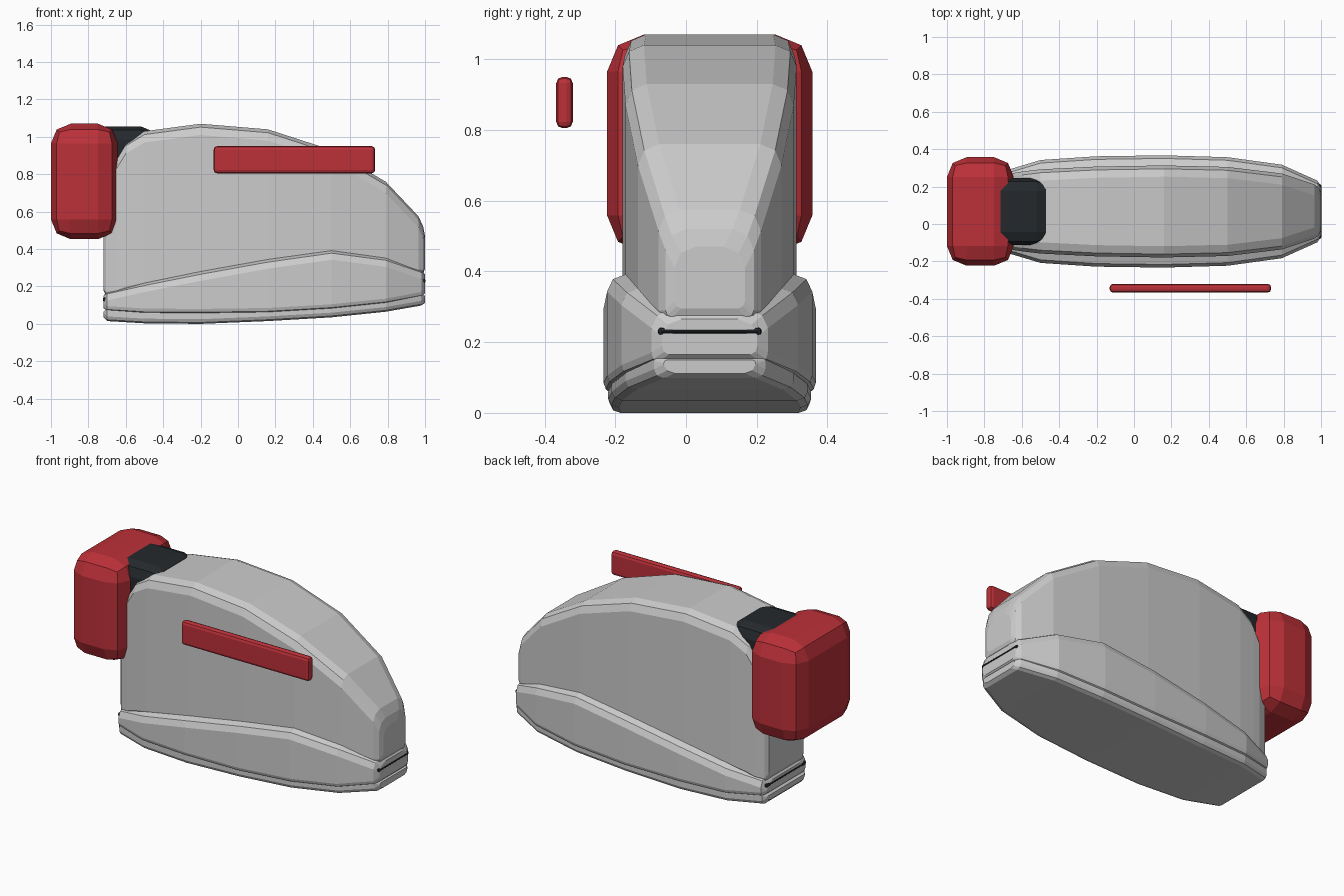
import bpy, bmesh
from mathutils import Vector

YC = 0.067  # centre line of the shell; the side bar sits off to -y


def material(name, rgb):
    m = bpy.data.materials.new(name)
    m.diffuse_color = (*rgb, 1)
    return m


RED = material("red", (0.50, 0.03, 0.04))
BLACK = material("black", (0.015, 0.015, 0.018))
CREAM = material("cream", (0.68, 0.66, 0.60))
DARK = material("charcoal", (0.018, 0.022, 0.025))


def finish(name, bm, mat):
    bmesh.ops.recalc_face_normals(bm, faces=bm.faces[:])
    me = bpy.data.meshes.new(name)
    bm.to_mesh(me)
    bm.free()
    ob = bpy.data.objects.new(name, me)
    bpy.context.collection.objects.link(ob)
    if mat:
        me.materials.append(mat)
    return ob


def loft(name, stations, top, bottom, mat=None):
    """Skin chamfered sections (x, half width, z low, z high).
    top / bottom are edge chamfers as (inward, vertical)."""
    bm = bmesh.new()
    rings = []
    for x, w, lo, hi in stations:
        (ti, tv), (bi, bv) = top, bottom
        half = [(w - bi, lo), (w - bi * 0.3, lo + bv * 0.3), (w, lo + bv),
                (w, hi - tv), (w - ti * 0.3, hi - tv * 0.3), (w - ti, hi)]
        pts = half + [(-y, z) for y, z in reversed(half)]
        rings.append([bm.verts.new((x, YC + y, z)) for y, z in pts])
    n = len(rings[0])
    for a, b in zip(rings, rings[1:]):
        for i in range(n):
            j = (i + 1) % n
            bm.faces.new((a[i], a[j], b[j], b[i]))
    bm.faces.new(rings[0])
    bm.faces.new(rings[-1])
    return finish(name, bm, mat)


def bevel_box(name, lo, hi, bevel, segs, mat):
    lo, hi = Vector(lo), Vector(hi)
    bm = bmesh.new()
    bmesh.ops.create_cube(bm, size=1)
    for v in bm.verts:
        v.co = (lo + hi) / 2 + v.co * (hi - lo)
    bmesh.ops.bevel(bm, geom=bm.edges[:], offset=bevel, segments=segs,
                    profile=0.5, affect='EDGES')
    return finish(name, bm, mat)


# Grey upper shell
loft("upper_shell", [
    (-0.72, 0.165, 0.18, 0.78), (-0.705, 0.185, 0.15, 0.82),
    (-0.65, 0.205, 0.16, 0.89), (-0.60, 0.213, 0.18, 0.97),
    (-0.50, 0.225, 0.20, 1.03), (-0.20, 0.240, 0.26, 1.07),
    (0.16, 0.246, 0.32, 1.04), (0.50, 0.238, 0.36, 0.93),
    (0.79, 0.203, 0.32, 0.76), (0.965, 0.145, 0.27, 0.575),
    (0.99, 0.125, 0.27, 0.52), (1.00, 0.10, 0.295, 0.47)],
    top=(0.06, 0.06), bottom=(0.02, 0.02))

# Cream lower band
loft("lower_band", [
    (-0.72, 0.185, 0.085, 0.15), (-0.70, 0.215, 0.07, 0.175),
    (-0.50, 0.275, 0.057, 0.22), (-0.20, 0.295, 0.055, 0.28),
    (0.16, 0.300, 0.06, 0.345), (0.50, 0.290, 0.08, 0.393),
    (0.79, 0.250, 0.11, 0.355), (0.98, 0.165, 0.145, 0.29),
    (1.00, 0.135, 0.165, 0.265)],
    top=(0.055, 0.05), bottom=(0.02, 0.025))

# Black sole
loft("sole", [
    (-0.72, 0.18, 0.035, 0.065), (-0.70, 0.205, 0.015, 0.08),
    (-0.50, 0.262, 0.003, 0.067), (-0.20, 0.282, 0.0, 0.065),
    (0.16, 0.287, 0.015, 0.07), (0.50, 0.277, 0.035, 0.09),
    (0.79, 0.238, 0.065, 0.12), (0.98, 0.158, 0.098, 0.157),
    (1.00, 0.13, 0.112, 0.150)],
    top=(0.01, 0.01), bottom=(0.03, 0.025))

# Thin dark seams with knobs at both ends of the band
for end, x, z, half in (("toe", 0.985, 0.23, 0.14), ("heel", -0.705, 0.13, 0.185)):
    bevel_box(end + "_seam", (x - 0.018, YC - half, z - 0.006),
              (x + 0.018, YC + half, z + 0.006), 0.004, 1, DARK)
    for s in (-1, 1):
        y = YC + s * (half - 0.018)
        bevel_box(end + "_seam_knob", (x - 0.018, y - 0.024, z - 0.011),
                  (x + 0.016, y + 0.024, z + 0.011), 0.008, 2, DARK)

# Red rear block and the dark collar joining it to the shell
bevel_box("rear_block", (-1.0, YC - 0.29, 0.453), (-0.643, YC + 0.29, 1.07), 0.105, 2, RED)
bevel_box("collar", (-0.80, YC - 0.18, 0.75), (-0.45, YC + 0.18, 1.056), 0.07, 2, DARK)

# Red floating side bar
bevel_box("side_bar", (-0.13, -0.367, 0.805), (0.733, -0.32, 0.95), 0.018, 2, RED)
